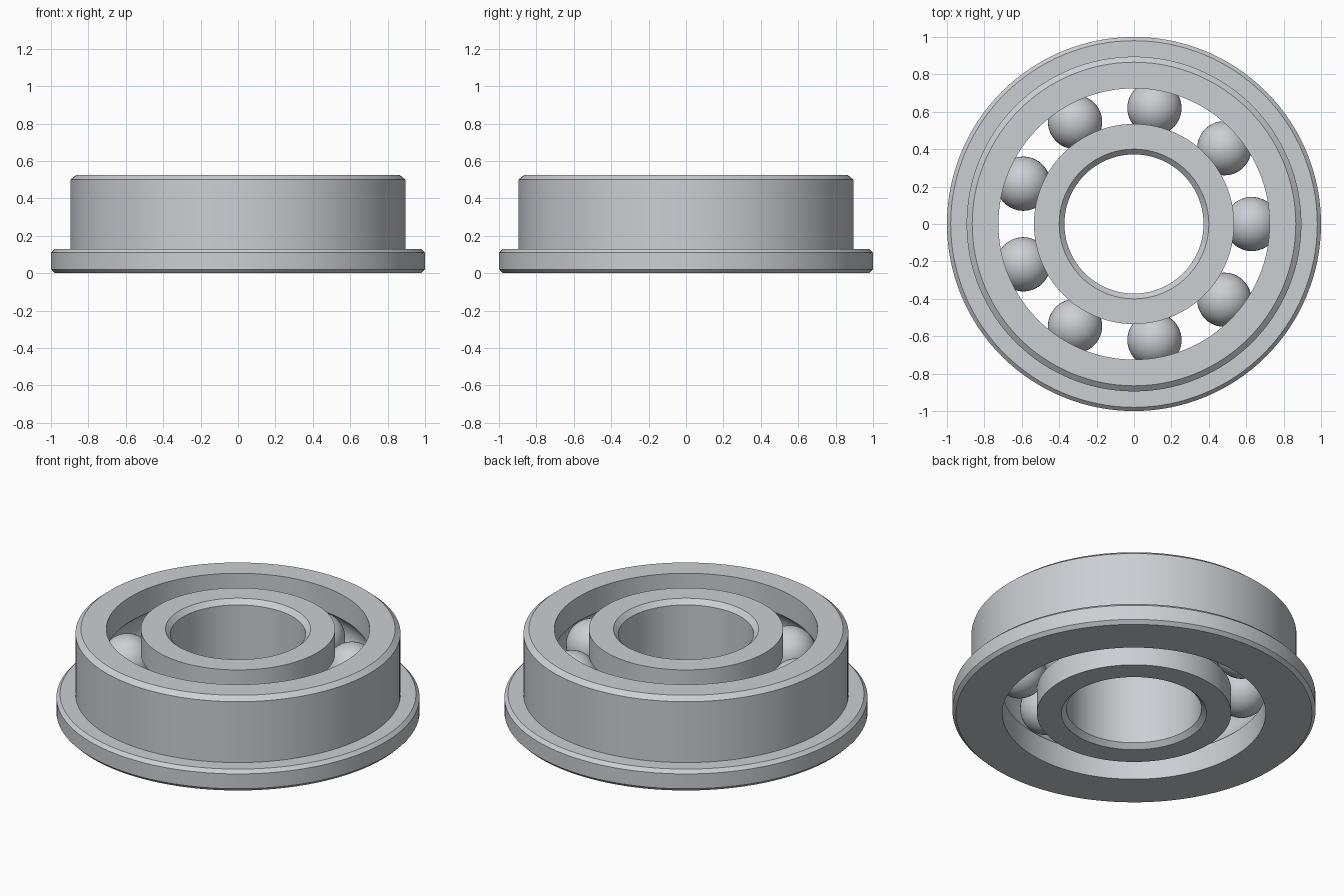
import bpy, bmesh
from math import radians, sin, cos, tau, asin, pi, sqrt
from mathutils import Vector

cube = bpy.data.objects.get("Cube")
if cube:
    bpy.data.objects.remove(cube, do_unlink=True)

HEIGHT = 0.525
MID = HEIGHT / 2
PITCH = 0.63        # radius of the circle of ball centres
BALL = 0.145
GROOVE = 0.148
BALLS = 9
SEGMENTS = 128

steel = bpy.data.materials.new("brushed steel grey")
steel.use_nodes = True
colour = (0.60, 0.62, 0.65, 1)
steel.diffuse_color = colour
steel.node_tree.nodes["Principled BSDF"].inputs["Base Color"].default_value = colour


def finish(bm, name):
    """Turn the bmesh into a smooth-shaded steel object with crisp edges."""
    bmesh.ops.recalc_face_normals(bm, faces=bm.faces)
    mesh = bpy.data.meshes.new(name)
    bm.to_mesh(mesh)
    bm.free()
    mesh.materials.append(steel)
    obj = bpy.data.objects.new(name, mesh)
    bpy.context.collection.objects.link(obj)
    bpy.ops.object.select_all(action='DESELECT')
    obj.select_set(True)
    bpy.context.view_layer.objects.active = obj
    bpy.ops.object.shade_smooth_by_angle(angle=radians(25))
    return obj


def lathe(name, profile):
    """Revolve a closed (radius, z) profile around the vertical axis."""
    bm = bmesh.new()
    verts = [bm.verts.new((r, 0, z)) for r, z in profile]
    edges = [bm.edges.new((a, b)) for a, b in zip(verts, verts[1:] + verts[:1])]
    bmesh.ops.spin(bm, geom=verts + edges, cent=(0, 0, 0), axis=(0, 0, 1),
                   angle=tau, steps=SEGMENTS, use_merge=True)
    bmesh.ops.remove_doubles(bm, verts=bm.verts, dist=1e-5)
    return finish(bm, name)


def raceway(wall_radius, side, steps=14):
    """Rounded ball groove, from bottom to top; side is +1 outward, -1 inward."""
    half = pi / 2 - asin(abs(wall_radius - PITCH) / GROOVE)
    angles = [half * (2 * i / steps - 1) for i in range(steps + 1)]
    return [(PITCH + side * GROOVE * cos(a), MID + GROOVE * sin(a)) for a in angles]


# Outer ring with chamfered flange and internal raceway
lathe("outer_ring_with_flange",
      [(0.725, 0), (0.98, 0), (1, 0.02), (1, 0.11), (0.98, 0.13),
       (0.895, 0.13), (0.895, 0.5), (0.865, HEIGHT), (0.725, HEIGHT)]
      + raceway(0.725, 1)[::-1])

# Inner ring with chamfered bore and external raceway
lathe("inner_ring",
      [(0.535, HEIGHT), (0.4, HEIGHT), (0.372, HEIGHT - 0.028),
       (0.372, 0.028), (0.4, 0), (0.535, 0)]
      + raceway(0.535, -1))

# Evenly spaced balls
for i in range(BALLS):
    angle = tau * i / BALLS
    bm = bmesh.new()
    bmesh.ops.create_uvsphere(bm, u_segments=48, v_segments=24, radius=BALL)
    ball = finish(bm, f"ball_{i + 1}")
    ball.location = Vector((PITCH * cos(angle), PITCH * sin(angle), MID))
